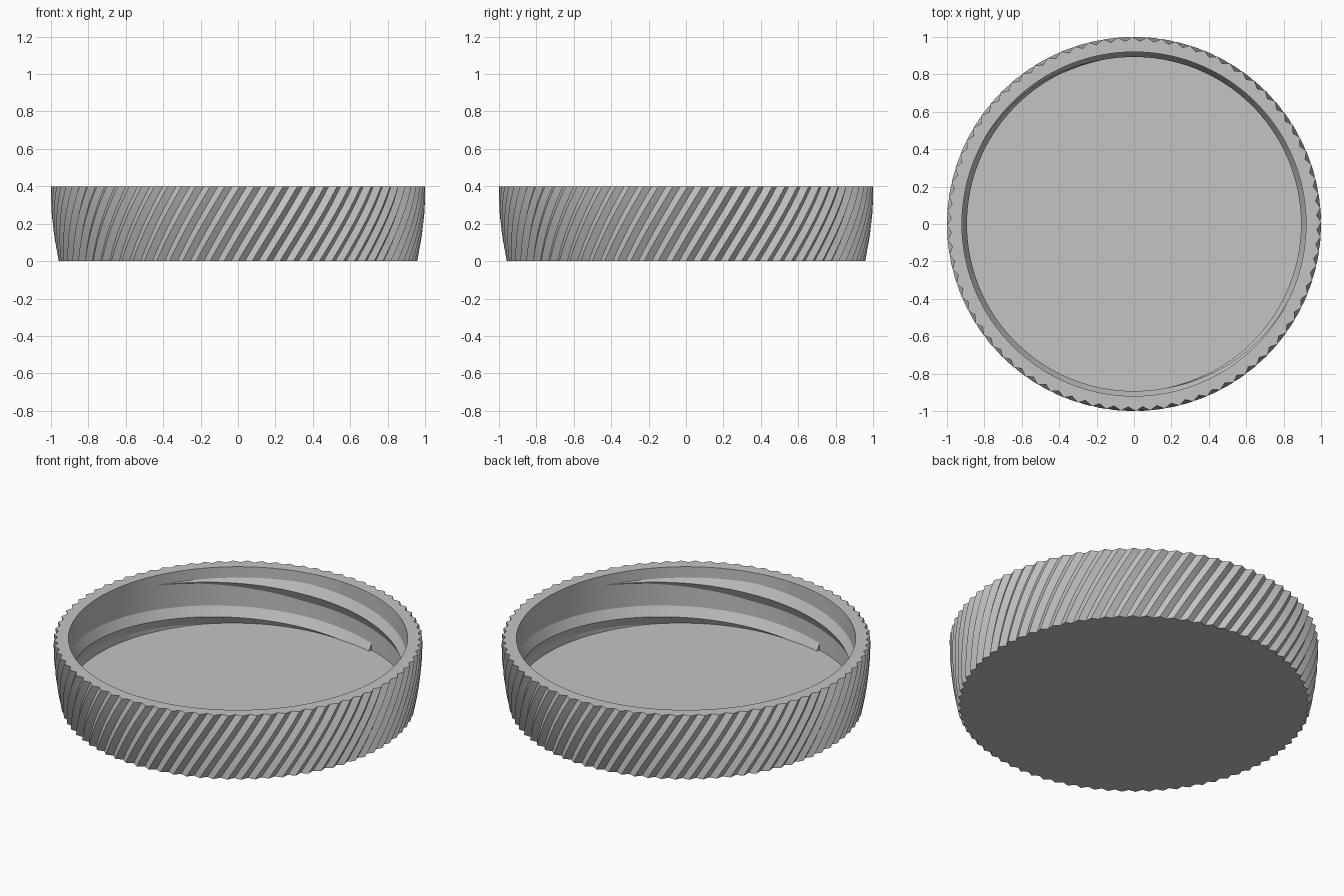
import bpy
import bmesh
from math import sin, cos, pi, radians

if "Cube" in bpy.data.objects:
    bpy.data.objects.remove(bpy.data.objects["Cube"], do_unlink=True)

HEIGHT, FLOOR_Z, INNER_R = 0.4, 0.065, 0.92
TEETH, TOOTH_DEPTH, TWIST = 80, 0.022, radians(14)
LAYERS = 14

grey = bpy.data.materials.new("plain grey")
grey.use_nodes = True
colour = (0.55, 0.55, 0.55, 1)
grey.diffuse_color = colour
grey.node_tree.nodes["Principled BSDF"].inputs["Base Color"].default_value = colour


def finish(bm, name, angle):
    bmesh.ops.recalc_face_normals(bm, faces=bm.faces)
    mesh = bpy.data.meshes.new(name)
    bm.to_mesh(mesh)
    bm.free()
    mesh.materials.append(grey)
    obj = bpy.data.objects.new(name, mesh)
    bpy.context.collection.objects.link(obj)
    bpy.ops.object.select_all(action='DESELECT')
    obj.select_set(True)
    bpy.context.view_layer.objects.active = obj
    bpy.ops.object.shade_smooth_by_angle(angle=radians(angle))
    return obj


def bridge(bm, a, b):
    for i in range(len(a)):
        j = (i + 1) % len(a)
        bm.faces.new((a[i], a[j], b[j], b[i]))


def ring(bm, radius, z, turn, depth=0.0):
    """Closed loop; every second point is pulled in to make a tooth."""
    verts = []
    for i in range(2 * TEETH):
        r = radius - depth * (i % 2)
        a = pi * i / TEETH + turn
        verts.append(bm.verts.new((r * cos(a), r * sin(a), z)))
    return verts


# Cup: twisted toothed outside, flat rim, plain inside wall and floor
bm = bmesh.new()
loops = []
for k in range(LAYERS + 1):
    t = k / LAYERS
    radius = 1 - 0.042 * max(0, 1 - t / 0.85) ** 1.7
    loops.append(ring(bm, radius, HEIGHT * t, TWIST * t, TOOTH_DEPTH))
loops.append(ring(bm, INNER_R, HEIGHT, TWIST))
loops.append(ring(bm, INNER_R, FLOOR_Z, TWIST))
for lower, upper in zip(loops, loops[1:]):
    bridge(bm, lower, upper)
bm.faces.new(loops[0])
bm.faces.new(loops[-1])
finish(bm, "lid_body", 25)


# Inner thread: ridges climbing the inside wall, fading out near the rim
def thread(name, start):
    bm = bmesh.new()
    steps, sweep, lead, half = 120, radians(260), 0.4, 0.066
    sections = []
    for i in range(steps + 1):
        t = i / steps
        a = start + sweep * t
        z = 0.05 + lead * sweep * t / (2 * pi)
        fade = min(1, (1 - t) * 5 + 0.02)
        crest = INNER_R - 0.027 * fade
        h = half * fade
        profile = ((INNER_R + 0.005, z + h), (crest, z), (INNER_R + 0.005, z - h))
        sections.append([bm.verts.new((r * cos(a), r * sin(a), min(max(zz, 0.02), HEIGHT - 0.01)))
                         for r, zz in profile])
    for a, b in zip(sections, sections[1:]):
        bridge(bm, a, b)
    bm.faces.new(sections[0])
    bm.faces.new(sections[-1])
    finish(bm, name, 30)


for n, name in enumerate(("inner_thread_a", "inner_thread_b")):
    thread(name, radians(-107) + pi * n)
